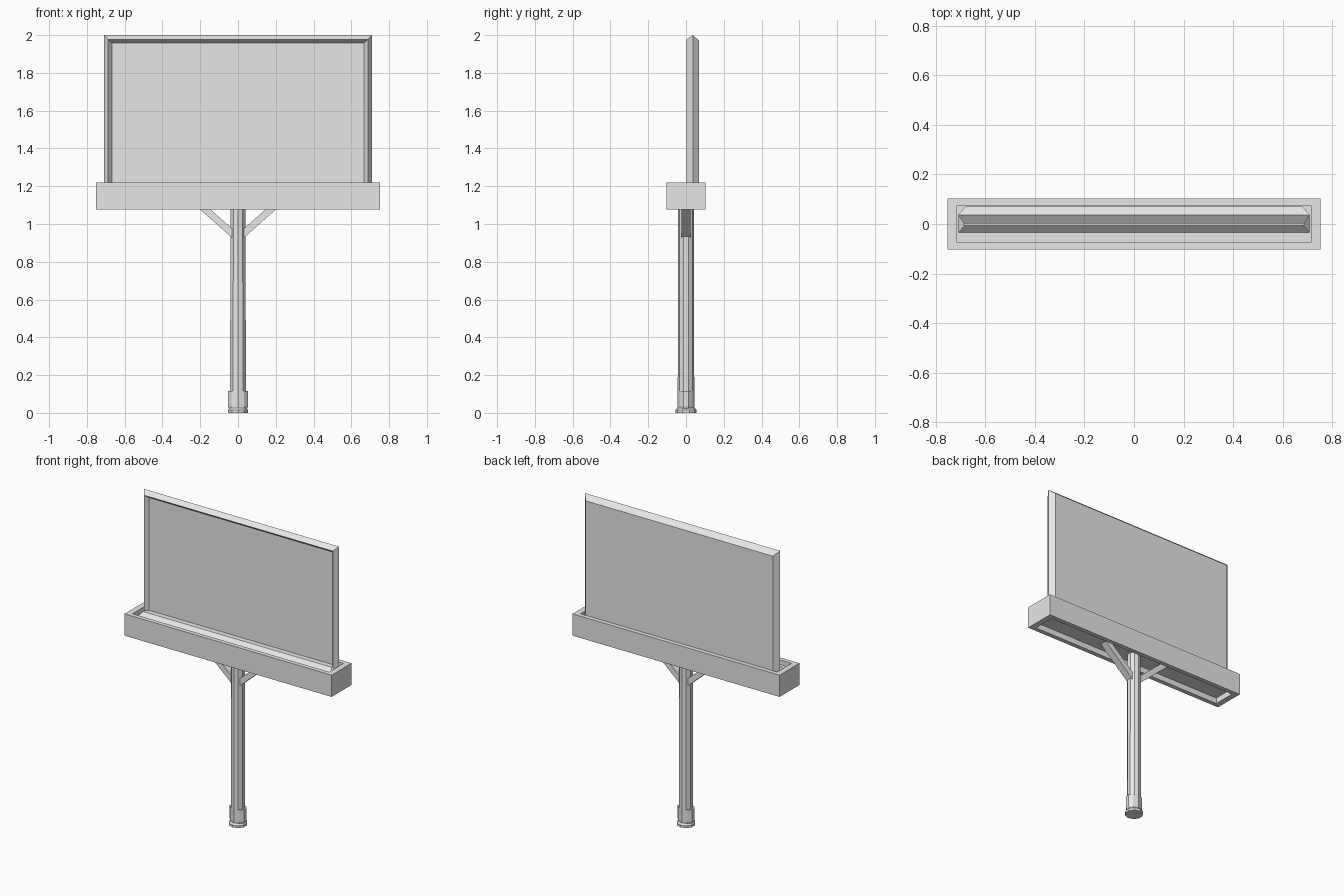
import bpy, bmesh, math

cube = bpy.data.objects.get("Cube")
if cube:
    bpy.data.objects.remove(cube, do_unlink=True)

grey = bpy.data.materials.new("light_grey")
grey.use_nodes = True
grey.diffuse_color = (0.8, 0.8, 0.8, 1)
grey.node_tree.nodes["Principled BSDF"].inputs["Base Color"].default_value = (0.8, 0.8, 0.8, 1)


def loft(name, rings):
    """Skin a row of equal closed rings and cap both ends."""
    bm = bmesh.new()
    rows = [[bm.verts.new(p) for p in ring] for ring in rings]
    n = len(rows[0])
    for a, b in zip(rows, rows[1:]):
        for i in range(n):
            j = (i + 1) % n
            bm.faces.new((a[i], a[j], b[j], b[i]))
    bm.faces.new(rows[0])
    bm.faces.new(rows[-1])
    bmesh.ops.recalc_face_normals(bm, faces=bm.faces)
    mesh = bpy.data.meshes.new(name)
    bm.to_mesh(mesh)
    bm.free()
    mesh.materials.append(grey)
    obj = bpy.data.objects.new(name, mesh)
    bpy.context.collection.objects.link(obj)
    return obj


def flat_rect(x, y0, y1, z):
    return [(-x, y0, z), (x, y0, z), (x, y1, z), (-x, y1, z)]


def upright_rect(x, top, y, bottom=1.18):
    return [(-x, y, bottom), (x, y, bottom), (x, y, top), (-x, y, top)]


def disc(rx, ry, z, sides=10):
    steps = [2 * math.pi * i / sides for i in range(sides)]
    return [(rx * math.sin(a), -ry * math.cos(a), z) for a in steps]


# Sign board: flat back, pointed rim, recessed front panel
loft("sign_board", [upright_rect(*r) for r in (
    (0.68, 1.97, 0.07), (0.71, 2.0, 0.036), (0.687, 1.977, 0.003), (0.666, 1.957, 0.028))])

# Walkway tray: recessed underside, walls and sunken deck
loft("walkway_tray", [flat_rect(x, -y, y, z) for x, y, z in (
    (0.715, 0.074, 1.115), (0.715, 0.074, 1.077), (0.753, 0.103, 1.077),
    (0.753, 0.103, 1.22), (0.715, 0.074, 1.22), (0.715, 0.074, 1.19))])

# Bevelled sill in front of the board
loft("sign_sill", [flat_rect(0.71, -0.037, 0.03, 1.188),
                   flat_rect(0.685, -0.007, 0.03, 1.217)])

# Pole, base collar and foot
loft("pole", [disc(0.044, 0.044, 0.01), disc(0.042, 0.042, 1.13)])
loft("base_collar", [disc(0.046, 0.04, 0.015), disc(0.056, 0.042, 0.035), disc(0.056, 0.042, 0.115)])
loft("foot_plate", [disc(0.056, 0.056, 0.0), disc(0.056, 0.056, 0.015), disc(0.047, 0.047, 0.026)])

# Diagonal braces under the tray
for side, name in ((-1, "right_brace"), (1, "left_brace")):
    outline = [(0.02, 0.917), (0.245, 1.116), (0.19, 1.116), (0.02, 0.966)]
    loft(name, [[(side * x, y, z) for x, z in outline] for y in (-0.024, 0.024)])
